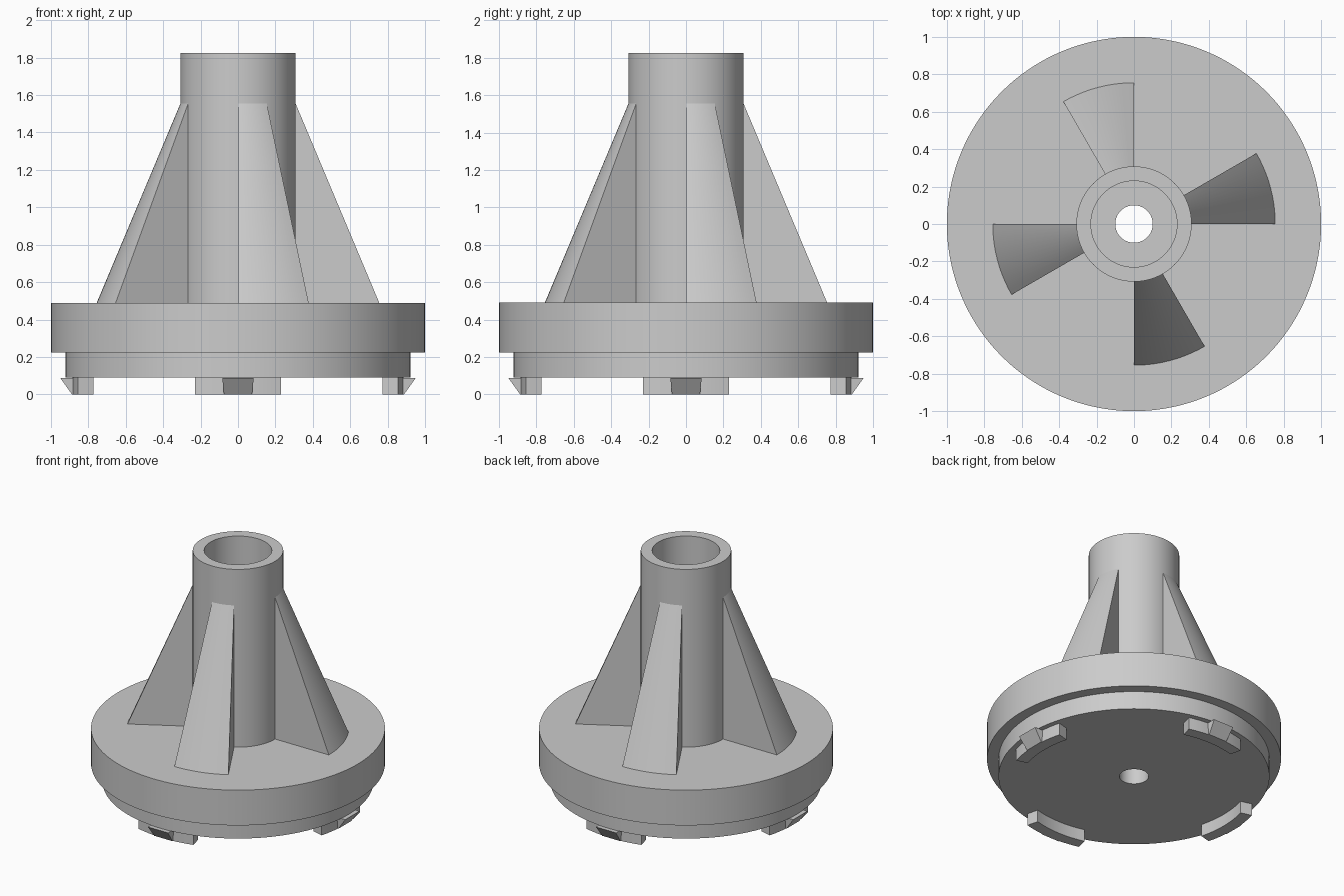
import bpy, math

if "Cube" in bpy.data.objects:
    bpy.data.objects.remove(bpy.data.objects["Cube"])

grey = bpy.data.materials.new("light_grey")
grey.diffuse_color = (0.6, 0.6, 0.6, 1)
grey.use_nodes = True
grey.node_tree.nodes["Principled BSDF"].inputs["Base Color"].default_value = grey.diffuse_color


def make_object(name, verts, faces):
    mesh = bpy.data.meshes.new(name)
    mesh.from_pydata(verts, [], faces)
    mesh.materials.append(grey)
    obj = bpy.data.objects.new(name, mesh)
    bpy.context.collection.objects.link(obj)
    bpy.ops.object.select_all(action='DESELECT')
    obj.select_set(True)
    bpy.context.view_layer.objects.active = obj
    bpy.ops.object.mode_set(mode='EDIT')
    bpy.ops.mesh.select_all(action='SELECT')
    bpy.ops.mesh.normals_make_consistent(inside=False)
    bpy.ops.object.mode_set(mode='OBJECT')
    bpy.ops.object.shade_smooth_by_angle(angle=math.radians(30))
    return obj


def sweep(name, profile, start, end, steps):
    """Turn a closed (radius, z) profile about z from start to end degrees."""
    n = len(profile)
    full = end - start >= 360
    rings = steps if full else steps + 1
    verts = []
    for i in range(rings):
        a = math.radians(start + (end - start) * i / steps)
        verts += [(r * math.cos(a), r * math.sin(a), z) for r, z in profile]
    faces = []
    for i in range(steps):
        j = (i + 1) % rings
        for k in range(n):
            m = (k + 1) % n
            faces.append((i * n + k, j * n + k, j * n + m, i * n + m))
    if not full:
        faces.append(tuple(range(n)))
        faces.append(tuple(range(steps * n, steps * n + n)))
    return make_object(name, verts, faces)


# Stepped disc and hollow neck with a narrow hole through the floor
sweep("body", [(0.10, 0.09), (0.922, 0.09), (0.922, 0.225), (1.0, 0.225),
               (1.0, 0.49), (0.308, 0.49), (0.308, 1.825), (0.23, 1.825),
               (0.23, 0.49), (0.10, 0.49)], 0, 360, 144)

for q in range(4):
    turn = 90 * q
    # Conical bracing rib
    sweep(f"rib_{q + 1}", [(0.29, 0.48), (0.759, 0.48), (0.29, 1.597)],
          turn, turn + 30, 12)
    # Curved tab under the disc
    sweep(f"tab_{q + 1}", [(0.80, 0.0), (0.885, 0.0), (0.885, 0.095), (0.80, 0.095)],
          turn - 15, turn + 15, 12)
    # Snap wedge on the outside of the tab
    catch = [(0.86, 0.0), (0.887, 0.0), (0.95, 0.088), (0.86, 0.088)]
    verts = [(x, s * (0.075 + 0.1 * z), z) for s in (-1, 1) for x, z in catch]
    faces = [(0, 1, 2, 3), (4, 5, 6, 7)]
    faces += [(k, (k + 1) % 4, (k + 1) % 4 + 4, k + 4) for k in range(4)]
    wedge = make_object(f"snap_wedge_{q + 1}", verts, faces)
    wedge.rotation_euler.z = math.radians(turn)
